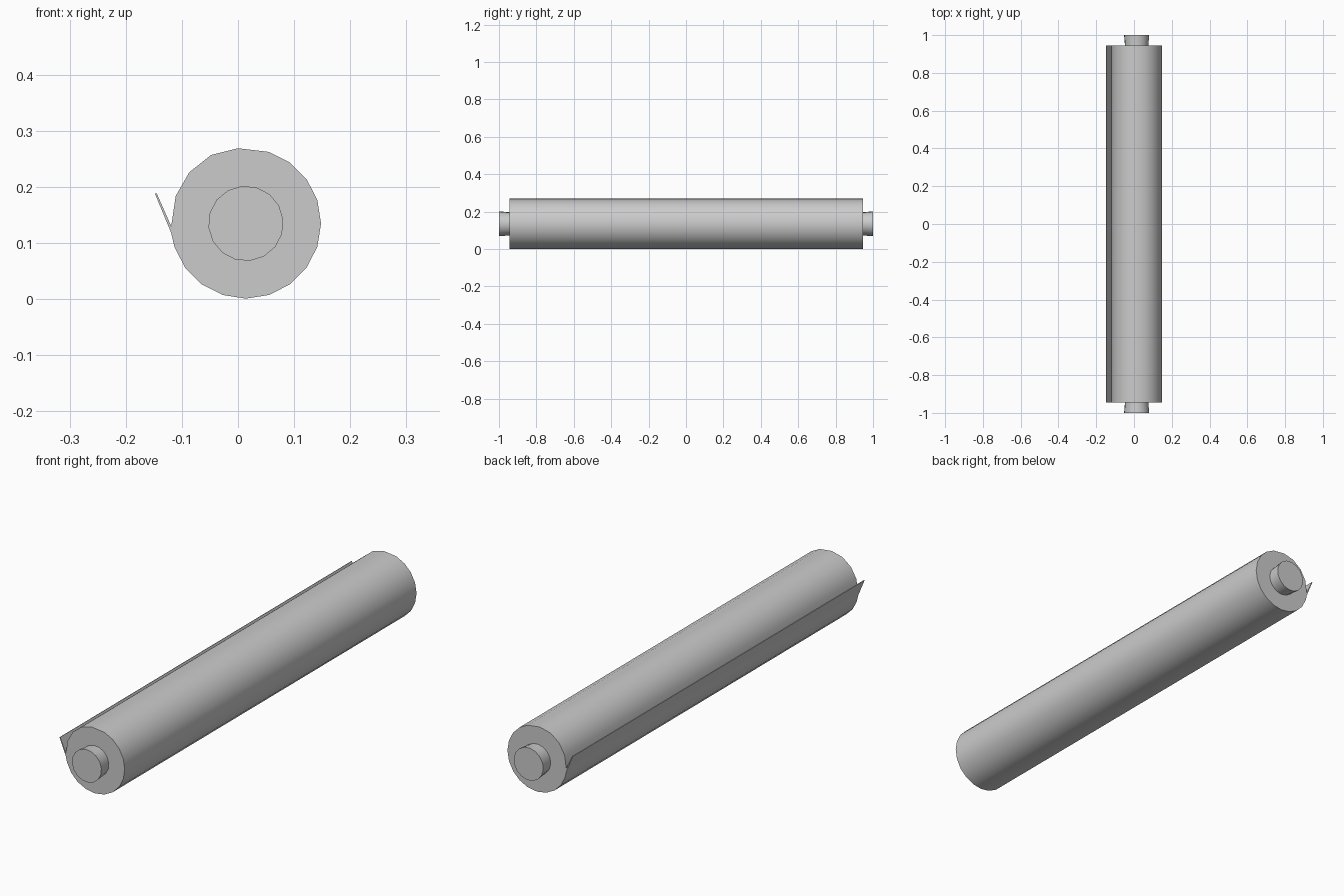
import bpy, bmesh
from math import cos, sin, radians, pi

if "Cube" in bpy.data.objects:
    bpy.data.objects.remove(bpy.data.objects["Cube"])

CX, CZ, R = 0.014, 0.135, 0.134


def loft(name, rings):
    """Skin matching rings of 3D points and cap both ends."""
    bm = bmesh.new()
    loops = [[bm.verts.new(p) for p in ring] for ring in rings]
    for a, b in zip(loops, loops[1:]):
        n = len(a)
        for i in range(n):
            j = (i + 1) % n
            bm.faces.new((a[i], a[j], b[j], b[i]))
    caps = [bm.faces.new(loops[0]), bm.faces.new(loops[-1])]
    bmesh.ops.recalc_face_normals(bm, faces=bm.faces)
    bmesh.ops.triangulate(bm, faces=caps)
    me = bpy.data.meshes.new(name)
    bm.to_mesh(me)
    bm.free()
    ob = bpy.data.objects.new(name, me)
    bpy.context.collection.objects.link(ob)
    bpy.context.view_layer.objects.active = ob
    ob.select_set(True)
    bpy.ops.object.shade_smooth_by_angle(angle=radians(30))
    ob.select_set(False)
    return ob


def circle(r, y, n, start=0.0):
    return [(CX + r * cos(start + 2 * pi * i / n), y,
             CZ + r * sin(start + 2 * pi * i / n)) for i in range(n)]


# Rolled sheet: 20-sided arc, then a loose flap and the layer tucked under it
arc = [(CX + R * cos(radians(a)), CZ + R * sin(radians(a)))
       for a in range(72, -163, -18)]
flap = [(-0.119, 0.118), (-0.148, 0.188), (-0.145, 0.189), (-0.119, 0.130)]
inner_layer = [(-0.111, 0.184), (-0.087, 0.226), (-0.048, 0.257), (0.0, 0.269)]
profile = arc + flap + inner_layer
loft("rolled_sheet", [[(x, y, z) for x, z in profile] for y in (-0.945, 0.945)])

# Core: slightly flared at both protruding ends
loft("core", [circle(r, y, 16, radians(6)) for r, y in
              ((0.067, -1.0), (0.062, -0.945), (0.062, 0.945), (0.067, 1.0))])
